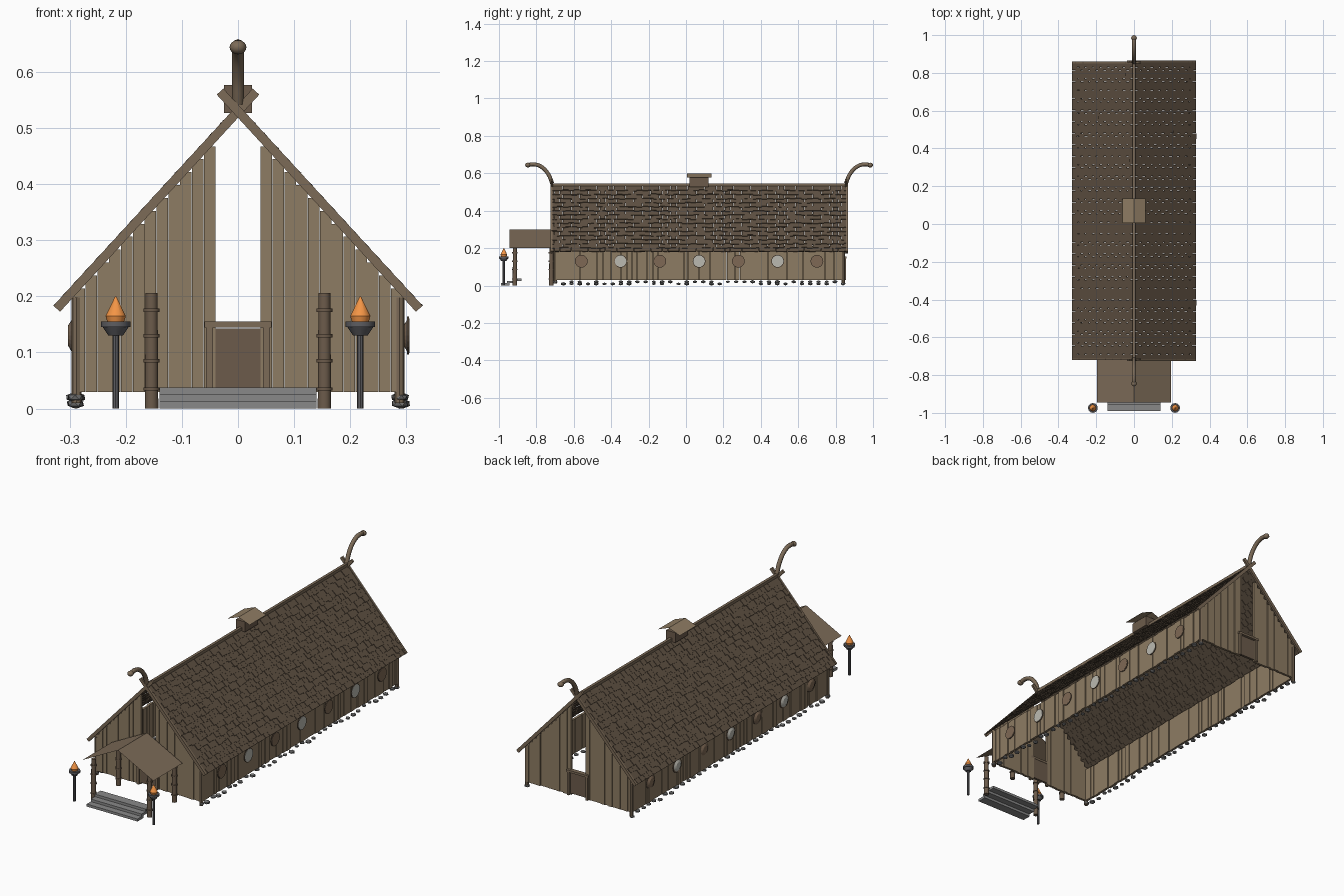
import bpy, bmesh, math, random
from mathutils import Matrix, Vector

if "Cube" in bpy.data.objects:
    bpy.data.objects.remove(bpy.data.objects["Cube"])

random.seed(4)
SLOPE = 1.09                      # roof rise per unit of x
ANG = math.atan(SLOPE)
APEX = 0.53
Y0, Y1 = -0.70, 0.84              # wall ends
YM = (Y0 + Y1) / 2


def mat(name, r, g, b):
    m = bpy.data.materials.new(name)
    m.diffuse_color = (r, g, b, 1)
    m.use_nodes = True
    m.node_tree.nodes["Principled BSDF"].inputs["Base Color"].default_value = m.diffuse_color
    return m


WOOD = mat("plank_wood", 0.27, 0.20, 0.125)
DARK = mat("dark_wood", 0.15, 0.105, 0.07)
TRIM = mat("trim_wood", 0.20, 0.145, 0.095)
ROOF = mat("shingle_wood", 0.115, 0.083, 0.055)
STONE = mat("stone", 0.17, 0.17, 0.17)
STEP = mat("step_stone", 0.25, 0.25, 0.25)
IRON = mat("iron", 0.11, 0.11, 0.12)
PALE = mat("pale_shield", 0.5, 0.49, 0.44)
BROWN = mat("brown_shield", 0.21, 0.14, 0.09)
FIRE = mat("flame", 0.9, 0.30, 0.06)


def finish(bm, name, material, smooth=False):
    me = bpy.data.meshes.new(name)
    bm.to_mesh(me)
    bm.free()
    ob = bpy.data.objects.new(name, me)
    bpy.context.collection.objects.link(ob)
    me.materials.append(material)
    if smooth:
        bpy.ops.object.select_all(action='DESELECT')
        ob.select_set(True)
        bpy.context.view_layer.objects.active = ob
        bpy.ops.object.shade_smooth_by_angle(angle=math.radians(40))
    return ob


def box(bm, c, s, rot=Matrix()):
    bmesh.ops.create_cube(bm, size=1, matrix=Matrix.Translation(c) @ rot @ Matrix.Diagonal((*s, 1)))


def cone(bm, x, y, z0, z1, r0, r1, n=12):
    bmesh.ops.create_cone(bm, cap_ends=True, segments=n, radius1=r0, radius2=r1, depth=z1 - z0,
                          matrix=Matrix.Translation((x, y, (z0 + z1) / 2)))


def sheet(name, half, y0, y1, ridge, eave, material):
    """Thin two-sided gable sheet."""
    bm = bmesh.new()
    rows = [[bm.verts.new((x, y, z)) for x, z in ((-half, eave), (0, ridge), (half, eave))] for y in (y0, y1)]
    for i in range(2):
        bm.faces.new((rows[0][i], rows[0][i + 1], rows[1][i + 1], rows[1][i]))
    return finish(bm, name, material)


# Side walls: vertical planks of uneven depth
bm = bmesh.new()
for s in (-1, 1):
    y = Y0
    while y < Y1 - 0.005:
        w = min(random.uniform(0.018, 0.032), Y1 - y)
        box(bm, (s * (0.288 + random.uniform(-0.003, 0.003)), y + w / 2, 0.115), (0.012, w - 0.001, 0.17))
        y += w
finish(bm, "side_wall_planks", WOOD)

# Gable walls: stepped planks, open slot in the middle
bm = bmesh.new()
for y in (Y0, Y1):
    for s in (-1, 1):
        for i in range(12):
            x0 = 0.04 + i * 0.0211
            top = APEX - SLOPE * (x0 + 0.0211) + 0.004
            box(bm, (s * (x0 + 0.0105), y + random.uniform(-0.003, 0.003), (top + 0.03) / 2),
                (0.0205, 0.012, top - 0.03))
finish(bm, "gable_planks", WOOD)

# Corner posts
bm = bmesh.new()
for x in (-0.288, 0.288):
    for y in (Y0, Y1):
        cone(bm, x, y, 0.01, 0.198, 0.009, 0.009, 8)
finish(bm, "corner_posts", TRIM)

# Doors and frames at both ends
door, frame = bmesh.new(), bmesh.new()
for y, s in ((Y0, -1), (Y1, 1)):
    box(door, (0, y, 0.09), (0.086, 0.012, 0.105))
    for x in (-0.051, 0.051):
        box(frame, (x, y + s * 0.006, 0.088), (0.012, 0.02, 0.116))
    box(frame, (0, y + s * 0.006, 0.15), (0.12, 0.022, 0.011))
finish(door, "doors", DARK)
finish(frame, "door_frames", TRIM)

# Roof: overlapping shingles on both slopes
bm = bmesh.new()
ROWS, COLS = 16, 52
length = 0.322 / math.cos(ANG)
step = length / ROWS
for s in (-1, 1):
    for r in range(ROWS):
        d = (r + 0.5) * step
        off = 0.5 * (r % 2)
        for c in range(COLS + r % 2):
            pitch = 1.58 / COLS
            a = max(-0.72, -0.72 + (c - off) * pitch)
            b = min(0.86, -0.72 + (c + 1 - off) * pitch)
            ln = step * 1.25 + random.uniform(-0.004, 0.005)
            dd = d - step / 2 + ln / 2
            dd = min(dd, length + 0.004 - ln / 2)
            lift = random.uniform(0.0, 0.003)
            pos = Vector((s * (dd * math.cos(ANG) + lift * math.sin(ANG)), (a + b) / 2,
                          APEX + 0.003 - dd * math.sin(ANG) + lift * math.cos(ANG)))
            rot = Matrix.Rotation(s * (ANG - 0.10), 4, 'Y')
            box(bm, pos, (ln, b - a - 0.0012, 0.004), rot)
finish(bm, "roof_shingles", ROOF)

# Ridge beam and crossed barge boards
bm = bmesh.new()
box(bm, (0, 0.07, 0.538), (0.014, 1.58, 0.014))
finish(bm, "ridge_beam", TRIM)
bm = bmesh.new()
for y, e in ((-0.718, -1), (0.858, 1)):
    for s in (-1, 1):
        lo, hi = Vector((s * 0.323, 0, 0.178)), Vector((-s * 0.032, 0, 0.565))
        mid = (lo + hi) / 2
        box(bm, (mid.x, y + e * s * 0.002, mid.z), ((hi - lo).length, 0.010, 0.016),
            Matrix.Rotation(s * ANG, 4, 'Y'))
finish(bm, "barge_boards", TRIM)

# Curved ridge horns with ball tips
for s, name in ((-1, "front_horn"), (1, "back_horn")):
    cu = bpy.data.curves.new(name, 'CURVE')
    cu.dimensions, cu.bevel_depth, cu.bevel_resolution = '3D', 0.0105, 2
    cu.use_fill_caps = True
    cu.resolution_u = 5
    sp = cu.splines.new('BEZIER')
    pts = ((0.785, 0.545), (0.806, 0.595), (0.845, 0.636), (0.885, 0.648), (0.915, 0.644))
    sp.bezier_points.add(len(pts) - 1)
    for p, (y, z) in zip(sp.bezier_points, pts):
        p.co = (0, YM + s * y, z)
        p.handle_left_type = p.handle_right_type = 'AUTO'
    cu.materials.append(TRIM)
    ob = bpy.data.objects.new(name, cu)
    bpy.context.collection.objects.link(ob)
    bpy.ops.object.select_all(action='DESELECT')
    ob.select_set(True)
    bpy.context.view_layer.objects.active = ob
    bpy.ops.object.convert(target='MESH')
    bm = bmesh.new()
    bmesh.ops.create_uvsphere(bm, u_segments=12, v_segments=8, radius=0.015,
                              matrix=Matrix.Translation((0, YM + s * 0.915, 0.644)) @ Matrix.Diagonal((1, 1, 0.85, 1)))
    finish(bm, name + "_tip", TRIM, True)

# Smoke vent
bm = bmesh.new()
box(bm, (0, 0.07, 0.552), (0.05, 0.10, 0.05))
finish(bm, "smoke_vent", DARK)
sheet("smoke_vent_cap", 0.06, 0.005, 0.135, 0.60, 0.577, WOOD)

# Porch roof and banded posts
sheet("porch_roof", 0.195, -0.945, -0.715, 0.30, 0.20, TRIM)
posts, bands = bmesh.new(), bmesh.new()
for x in (-0.154, 0.154):
    for y in (-0.915, -0.72):
        cone(posts, x, y, 0, 0.206, 0.012, 0.0105)
        for z in (0.035, 0.085, 0.13, 0.175):
            cone(bands, x, y, z - 0.003, z + 0.003, 0.0145, 0.0145)
finish(posts, "porch_posts", DARK, True)
finish(bands, "post_bands", DARK, True)

# Steps
bm = bmesh.new()
for i in range(3):
    box(bm, (0, -0.967 + i * 0.032, 0.0065 + i * 0.0125), (0.28, 0.045, 0.0125))
finish(bm, "porch_steps", STEP)

# Torches
iron, fire = bmesh.new(), bmesh.new()
for x in (-0.218, 0.218):
    cone(iron, x, -0.974, 0, 0.135, 0.006, 0.006, 8)
    cone(iron, x, -0.974, 0.130, 0.145, 0.013, 0.023)
    cone(iron, x, -0.974, 0.145, 0.155, 0.026, 0.026)
    cone(fire, x, -0.974, 0.155, 0.165, 0.015, 0.018)
    cone(fire, x, -0.974, 0.165, 0.200, 0.018, 0.001)
finish(iron, "torch_stands", IRON, True)
finish(fire, "torch_flames", FIRE, True)

# Shields along both side walls, alternating colours
discs = {0: bmesh.new(), 1: bmesh.new()}
rims = bmesh.new()
for x in (-0.295, 0.303):
    for i in range(7):
        m = Matrix.Translation((x, -0.56 + i * 0.21, 0.13)) @ Matrix.Rotation(-math.pi / 2, 4, 'Y')
        bmesh.ops.create_cone(rims, cap_ends=True, segments=20, radius1=0.034, radius2=0.034, depth=0.003, matrix=m)
        bmesh.ops.create_cone(discs[i % 2], cap_ends=True, segments=20, radius1=0.032, radius2=0.018, depth=0.009,
                              matrix=m @ Matrix.Translation((0, 0, 0.0035)))
        bmesh.ops.create_cone(discs[i % 2], cap_ends=True, segments=20, radius1=0.031, radius2=0.031, depth=0.001,
                              matrix=m @ Matrix.Translation((0, 0, -0.002)))
finish(discs[0], "brown_shields", BROWN)
finish(discs[1], "pale_shields", PALE)
finish(rims, "shield_rims", DARK)

# Foundation stones
bm = bmesh.new()
for x in (-0.29, 0.29):
    for i in range(36):
        r = random.uniform(0.011, 0.016)
        m = (Matrix.Translation((x + random.uniform(-0.004, 0.004), Y0 + i * (Y1 - Y0) / 35, random.choice((0.009, 0.02))))
             @ Matrix.Rotation(random.uniform(0, 6), 4, 'Z') @ Matrix.Diagonal((1, 1, 0.6, 1)))
        bmesh.ops.create_icosphere(bm, subdivisions=1, radius=r, matrix=m)
finish(bm, "foundation_stones", STONE)
